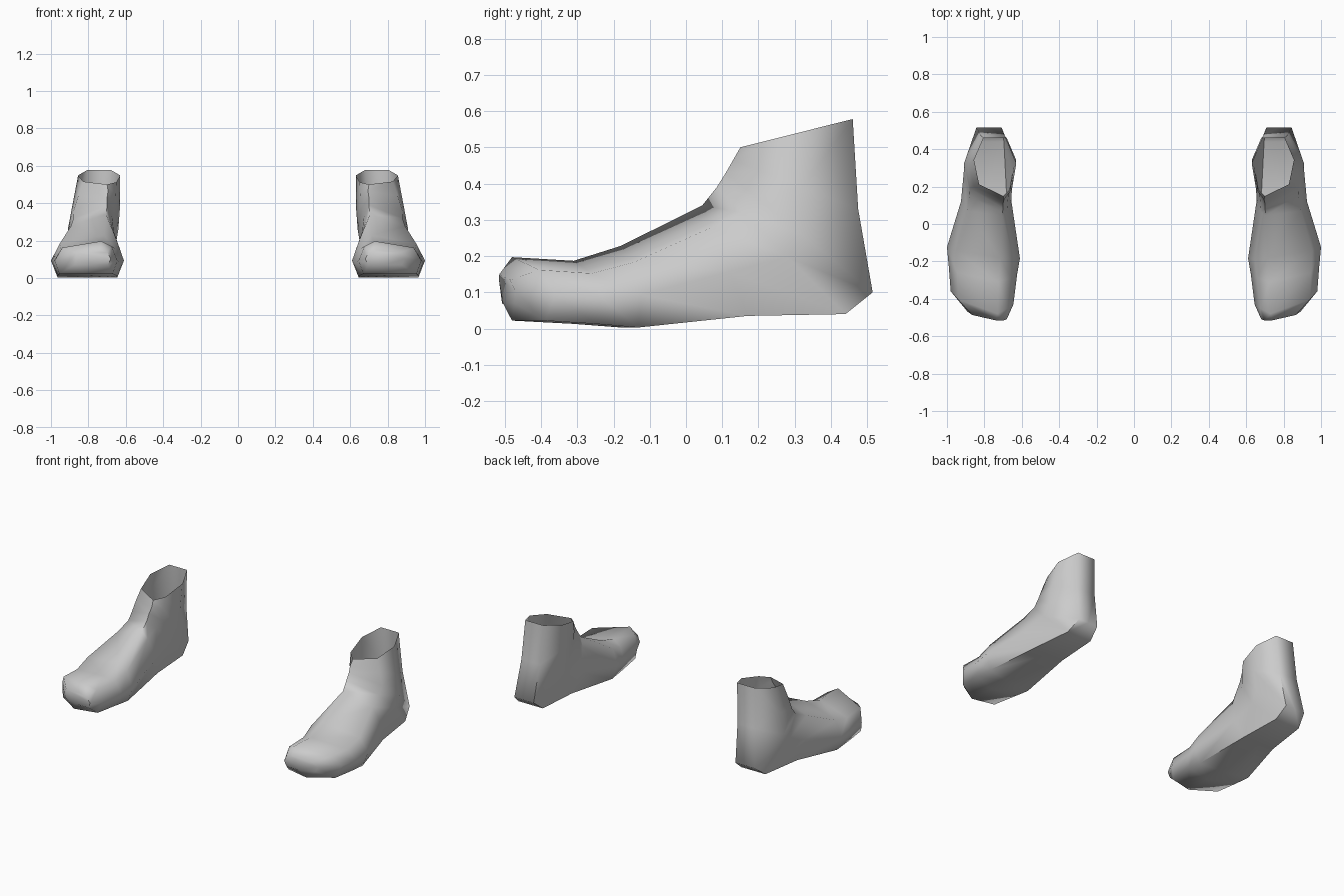
import bpy
import bmesh
import math

default_cube = bpy.data.objects.get("Cube")
if default_cube:
    bpy.data.objects.remove(default_cube, do_unlink=True)

# One plain grey for both boots
grey = bpy.data.materials.new("plain grey")
grey.use_nodes = True
grey.diffuse_color = (0.6, 0.6, 0.6, 1)
grey.node_tree.nodes["Principled BSDF"].inputs["Base Color"].default_value = grey.diffuse_color


# Eight points around the foot, between (y, z) on the instep and on the sole or heel
def ring(top, base, inner, outer, crest, corner, middle=0.4, shoulder=0.76, bulge=0.0, skew=0.0):
    centre = (inner + outer) / 2
    half = (outer - inner) / 2
    crest_side = (crest - centre) / half
    outline = [
        (crest_side, 1),
        (shoulder, 0.8),
        (1, middle),
        (corner, 0),
        (0, 0),
        (-corner, 0),
        (-1, middle),
        (-shoulder - 0.06, 0.84),
    ]
    points = []
    for side, up in outline:
        # Sides swing backwards to round the toe
        swing = bulge * side * side + skew * side if side != crest_side else 0
        y = base[0] + (top[0] - base[0]) * up + swing
        z = base[1] + (top[1] - base[1]) * up
        points.append((centre + side * half, y, z))
    return points


# Sections fan from the toe cap around the ankle to the open collar
sections = [
    # toe cap and front edge of the sole
    ring((-0.515, 0.15), (-0.505, 0.07), 0.68, 0.89, 0.74, 0.85, bulge=0.02, skew=0.02),
    ring((-0.48, 0.197), (-0.48, 0.022), 0.645, 0.98, 0.73, 0.85, bulge=0.085, skew=0.035),
    # ball of the foot
    ring((-0.31, 0.187), (-0.31, 0.013), 0.625, 0.99, 0.725, 0.86, bulge=0.06, skew=0.02),
    ring((-0.18, 0.228), (-0.17, 0.003), 0.61, 1.0, 0.715, 0.82, bulge=0.02, skew=0.03),
    # instep and arch
    ring((0.045, 0.34), (0.17, 0.035), 0.655, 0.925, 0.705, 0.8),
    # heel
    ring((0.085, 0.39), (0.44, 0.04), 0.65, 0.91, 0.70, 0.65, middle=0.45),
    ring((0.11, 0.43), (0.515, 0.10), 0.64, 0.91, 0.70, 0.5, middle=0.48),
    # shaft and collar
    ring((0.13, 0.465), (0.475, 0.33), 0.63, 0.885, 0.695, 0.5, middle=0.45),
    ring((0.15, 0.50), (0.46, 0.578), 0.63, 0.855, 0.70, 0.55, middle=0.38),
]


def make_boot(name, side):
    bm = bmesh.new()
    loops = [[bm.verts.new((side * x, y, z)) for x, y, z in points] for points in sections]
    bm.faces.new(loops[0])
    for front, back in zip(loops, loops[1:]):
        for i in range(len(front)):
            j = (i + 1) % len(front)
            bm.faces.new((front[i], front[j], back[j], back[i]))
    bmesh.ops.recalc_face_normals(bm, faces=bm.faces)
    mesh = bpy.data.meshes.new(name)
    bm.to_mesh(mesh)
    bm.free()
    mesh.materials.append(grey)
    boot = bpy.data.objects.new(name, mesh)
    bpy.context.collection.objects.link(boot)

    # Smooth shading that keeps only the hardest edges
    bpy.ops.object.select_all(action="DESELECT")
    boot.select_set(True)
    bpy.context.view_layer.objects.active = boot
    bpy.ops.object.shade_smooth_by_angle(angle=math.radians(70))


for label, side in (("left_boot", 1), ("right_boot", -1)):
    make_boot(label, side)
